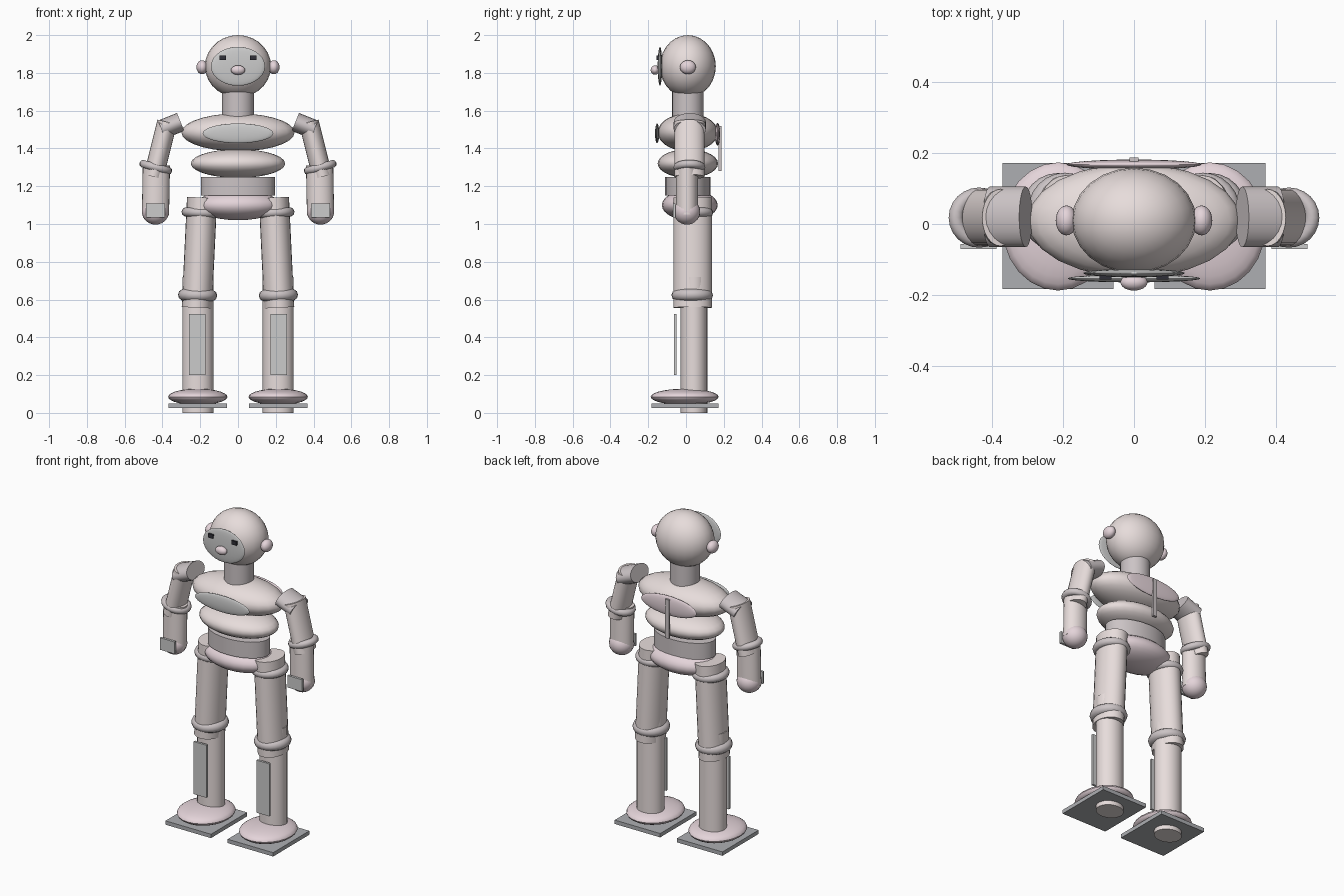
import bpy, math

if "Cube" in bpy.data.objects:
    bpy.data.objects.remove(bpy.data.objects["Cube"])


def colour(name, rgb):
    m = bpy.data.materials.new(name)
    m.diffuse_color = (*rgb, 1)
    m.use_nodes = True
    m.node_tree.nodes["Principled BSDF"].inputs["Base Color"].default_value = m.diffuse_color
    return m


SHELL = colour("shell", (0.80, 0.72, 0.71))
JOINT = colour("joint", (0.60, 0.55, 0.56))
PINK = colour("pink", (0.78, 0.66, 0.70))
PLATE = colour("plate", (0.75, 0.75, 0.77))
SOLE = colour("sole", (0.42, 0.43, 0.45))
DARK = colour("dark", (0.03, 0.03, 0.04))


def finish(name, mat, scale, smooth=True):
    o = bpy.context.object
    o.name = name
    o.scale = scale
    o.data.materials.append(mat)
    if smooth:
        bpy.ops.object.transform_apply(location=False, rotation=False, scale=True)
        bpy.ops.object.shade_smooth_by_angle(angle=math.radians(40))
    return o


def ball(name, c, r, mat):
    bpy.ops.mesh.primitive_uv_sphere_add(segments=24, ring_count=14, radius=1, location=c)
    return finish(name, mat, r)


def box(name, c, size, mat):
    bpy.ops.mesh.primitive_cube_add(size=1, location=c)
    return finish(name, mat, size, False)


def tube(name, a, b, y, rx, ry, mat):
    """Elliptical cylinder between two (x, z) points at depth y."""
    dx, dz = b[0] - a[0], b[1] - a[1]
    bpy.ops.mesh.primitive_cylinder_add(
        vertices=24, radius=1, depth=math.hypot(dx, dz),
        location=((a[0] + b[0]) / 2, y, (a[1] + b[1]) / 2),
        rotation=(0, math.atan2(dx, dz), 0))
    return finish(name, mat, (rx, ry, 1))


def ring(name, c, r, minor, tilt, mat, sy=1, sz=1):
    bpy.ops.mesh.primitive_torus_add(
        major_segments=24, minor_segments=10, major_radius=r, minor_radius=minor,
        location=c, rotation=(0, tilt, 0))
    return finish(name, mat, (1, sy, sz))


# Head and face
ball("head", (0, 0.01, 1.835), (0.175, 0.148, 0.165), SHELL)
ball("face_plate", (0, -0.138, 1.835), (0.143, 0.012, 0.103), PLATE)
ball("nose", (0, -0.164, 1.815), (0.038, 0.023, 0.025), PINK)
tube("neck", (0, 1.54), (0, 1.70), 0.01, 0.085, 0.083, JOINT)

# Torso
ball("chest", (0, 0.01, 1.485), (0.30, 0.16, 0.10), SHELL)
ball("chest_plate", (0, -0.153, 1.48), (0.187, 0.011, 0.052), PLATE)
ball("back_plate", (0, 0.167, 1.475), (0.19, 0.014, 0.06), PINK)
box("back_rib", (0, 0.18, 1.40), (0.026, 0.014, 0.24), JOINT)
ball("abdomen", (0, 0.01, 1.32), (0.25, 0.16, 0.076), SHELL)
tube("waist", (0, 1.15), (0, 1.25), 0.01, 0.197, 0.12, JOINT)
ball("pelvis", (0, 0.02, 1.10), (0.225, 0.148, 0.08), PINK)

for s, side in ((-1, "left"), (1, "right")):
    # Eyes and ears
    box("eye_" + side, (s * 0.08, -0.150, 1.879), (0.034, 0.012, 0.024), DARK)
    ball("ear_" + side, (s * 0.19, 0.01, 1.83), (0.03, 0.042, 0.037), PINK)

    # Arm
    tube("shoulder_" + side, (s * 0.304, 1.54), (s * 0.405, 1.50), 0.02, 0.051, 0.085, JOINT)
    tube("upper_arm_" + side, (s * 0.375, 1.54), (s * 0.447, 1.25), 0.018, 0.053, 0.08, SHELL)
    ring("elbow_ring_" + side, (s * 0.435, 0.018, 1.30), 0.068, 0.021,
         s * (math.pi - 0.27), JOINT, 0.95)
    tube("forearm_" + side, (s * 0.432, 1.31), (s * 0.437, 1.05), 0.005, 0.072, 0.058, SHELL)
    ball("hand_" + side, (s * 0.437, 0.005, 1.065), (0.072, 0.07, 0.068), PINK)
    box("hand_plate_" + side, (s * 0.437, -0.063, 1.072), (0.10, 0.014, 0.074), PLATE)

    # Leg
    tube("thigh_" + side, (s * 0.19, 1.14), (s * 0.218, 0.557), 0.035, 0.08, 0.102, SHELL)
    ring("hip_ring_" + side, (s * 0.194, 0.035, 1.06), 0.08, 0.025,
         s * (math.pi - 0.05), JOINT, 1.04)
    ring("knee_ring_" + side, (s * 0.214, 0.033, 0.623), 0.073, 0.031,
         s * (math.pi - 0.03), JOINT, 1.06)
    tube("shin_" + side, (s * 0.213, 0), (s * 0.213, 0.72), 0.042, 0.082, 0.071, SHELL)
    box("shin_plate_" + side, (s * 0.215, -0.057, 0.362), (0.088, 0.014, 0.325), PLATE)

    # Foot
    ball("foot_" + side, (s * 0.213, -0.007, 0.085), (0.157, 0.18, 0.043), PINK)
    box("sole_" + side, (s * 0.213, -0.006, 0.038), (0.312, 0.354, 0.024), SOLE)
